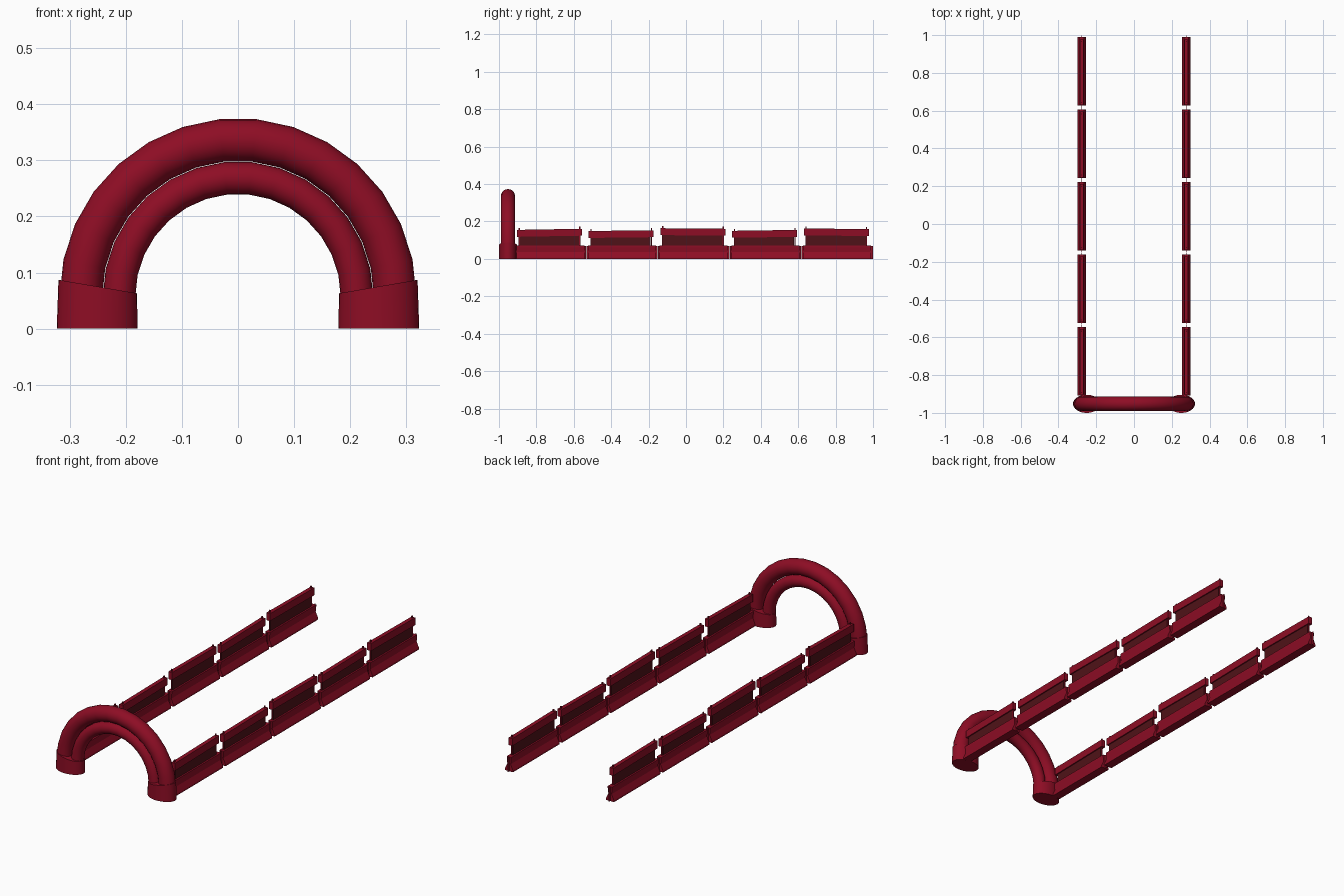
import bpy, bmesh, math
from mathutils import Matrix

if "Cube" in bpy.data.objects:
    bpy.data.objects.remove(bpy.data.objects["Cube"])


def material(name, rgb):
    m = bpy.data.materials.new(name)
    m.diffuse_color = (*rgb, 1)
    m.use_nodes = True
    m.node_tree.nodes["Principled BSDF"].inputs["Base Color"].default_value = m.diffuse_color
    return m


RED = material("crimson", (0.27, 0.004, 0.018))
DARK = material("dark maroon", (0.08, 0.006, 0.009))


def finish(name, bm, mat, smooth=False):
    bmesh.ops.recalc_face_normals(bm, faces=bm.faces)
    me = bpy.data.meshes.new(name)
    bm.to_mesh(me)
    bm.free()
    me.materials.append(mat)
    ob = bpy.data.objects.new(name, me)
    bpy.context.collection.objects.link(ob)
    if smooth:
        bpy.context.view_layer.objects.active = ob
        ob.select_set(True)
        bpy.ops.object.shade_smooth_by_angle(angle=math.radians(40))
        ob.select_set(False)
    return ob


def loft(bm, rings):
    """Skin a list of vertex rings and cap both ends."""
    vs = [[bm.verts.new(p) for p in r] for r in rings]
    n = len(vs[0])
    for a, b in zip(vs, vs[1:]):
        for i in range(n):
            bm.faces.new((a[i], a[(i + 1) % n], b[(i + 1) % n], b[i]))
    bm.faces.new(vs[0])
    bm.faces.new(vs[-1])


def prism(name, half, x, y0, y1, mat, dz=(0, 0)):
    """Extrude a mirrored (half width, z) profile along y, ends raised by dz."""
    prof = half + [(-w, z) for w, z in reversed(half)]
    bm = bmesh.new()
    loft(bm, [[(x + w, y, z + d) for w, z in prof] for y, d in zip((y0, y1), dz)])
    return finish(name, bm, mat)


def arch(name, radius, tube):
    bm = bmesh.new()
    rings = []
    for i in range(16):
        a = math.pi * i / 15
        ring = []
        for k in range(20):
            t = math.tau * k / 20
            r = radius + tube * math.cos(t)
            ring.append((r * math.cos(a), -0.952 + tube * math.sin(t), 0.057 + r * math.sin(a)))
        rings.append(ring)
    loft(bm, rings)
    finish(name, bm, RED, True)


# Arch made of two nested tubes
arch("outer_arch_tube", 0.280, 0.038)
arch("inner_arch_tube", 0.212, 0.029)

# Oval cuffs with slanted tops
for s, side in ((1, "right"), (-1, "left")):
    low, high = [], []
    for k in range(32):
        t = math.tau * k / 32
        c, y = math.cos(t), -0.952 + 0.048 * math.sin(t)
        low.append((s * (0.251 + 0.072 * c), y, 0))
        high.append((s * (0.250 + 0.070 * c), y, 0.075 + 0.012 * c))
    bm = bmesh.new()
    loft(bm, [low, high])
    finish(side + "_arch_cuff", bm, RED, True)

# Two rows of five barrier segments
FOOT = [(0.022, 0), (0.022, 0.008), (0.009, 0.036), (0.012, 0.062), (0.012, 0.071)]
PITCH = 0.3835
LIFT = [(-0.004, 0.002), (-0.010, -0.006), (0.005, 0.002), (-0.009, -0.004), (0.004, 0)]
for s, side in ((1, "right"), (-1, "left")):
    x = s * 0.2765
    for i in range(5):
        y = -0.9175 + PITCH * i
        tag = f"{side}_{i + 1}"
        prism("barrier_foot_" + tag, FOOT, x, y + 0.010, y + PITCH - 0.010, RED)
        # thin joining tongue that runs past both ends
        prism("joining_tongue_" + tag, [(0.002, 0), (0.002, 0.070)], x, y + 0.001, y + PITCH - 0.001, RED)
        prism("dark_panel_" + tag, [(0.004, 0.068), (0.004, 0.13)], x, y + 0.026, y + PITCH - 0.038, DARK)
        prism("top_rail_" + tag, [(0.010, 0.122), (0.010, 0.159)], x, y + 0.014, y + PITCH - 0.022, RED, LIFT[i])
        # end pins
        for yp, d in ((y + 0.026, LIFT[i][0]), (y + PITCH - 0.034, LIFT[i][1])):
            prism("end_pin_" + tag, [(0.0025, 0.07), (0.0025, 0.170 + d)], x, yp - 0.003, yp + 0.003, RED)
